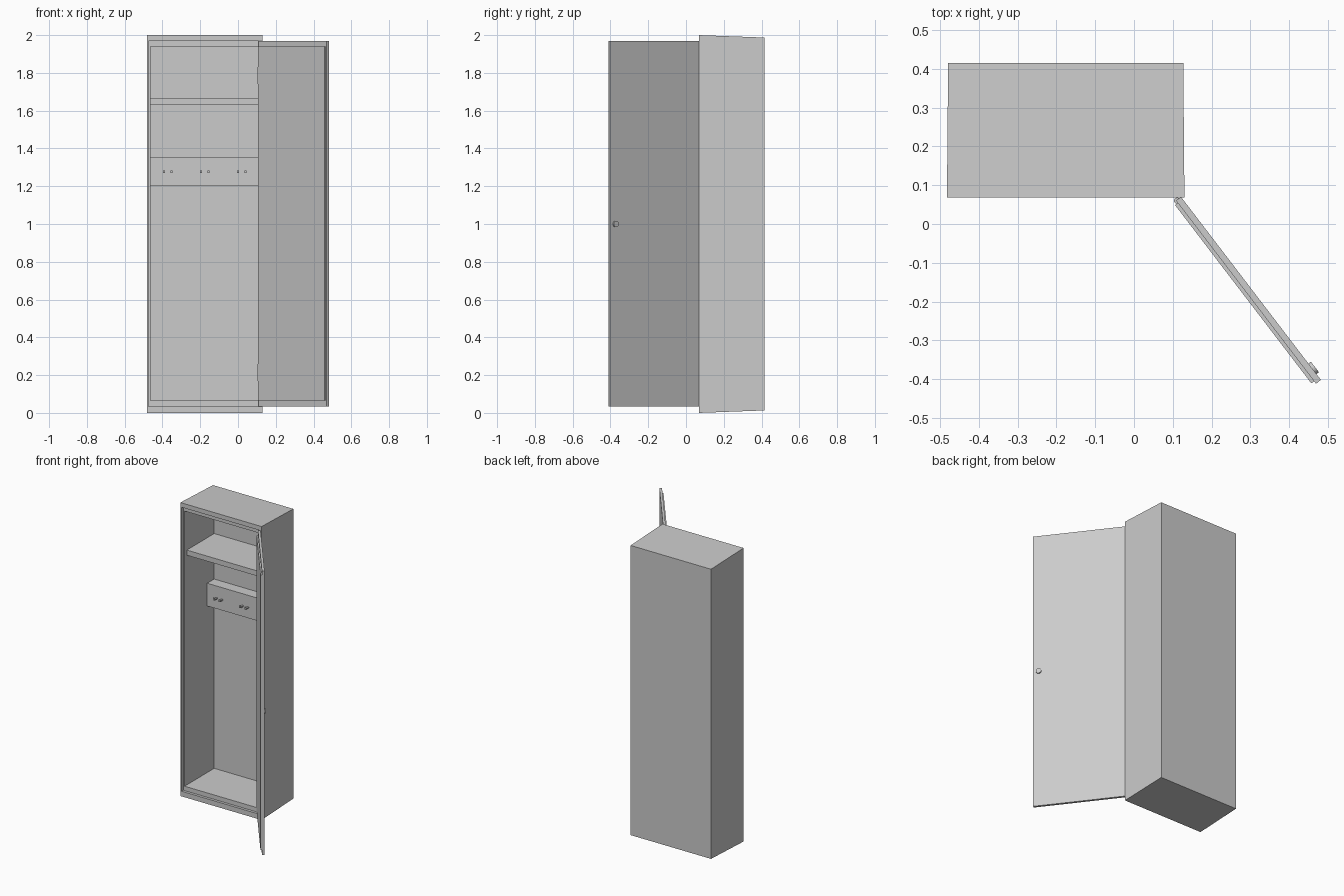
import bpy
import bmesh
import math
from mathutils import Matrix, Vector

cube = bpy.data.objects.get("Cube")
if cube:
    bpy.data.objects.remove(cube)

grey = bpy.data.materials.new("painted grey steel")
grey.use_nodes = True
colour = (0.6, 0.6, 0.6, 1)
grey.diffuse_color = colour
grey.node_tree.nodes["Principled BSDF"].inputs["Base Color"].default_value = colour


def finish(bm, name, matrix=None):
    bmesh.ops.recalc_face_normals(bm, faces=bm.faces)
    mesh = bpy.data.meshes.new(name)
    bm.to_mesh(mesh)
    bm.free()
    mesh.materials.append(grey)
    obj = bpy.data.objects.new(name, mesh)
    bpy.context.collection.objects.link(obj)
    if matrix:
        obj.matrix_world = matrix
    return obj


def box(name, x0, x1, y0, y1, z0, z1, matrix=None):
    bm = bmesh.new()
    bmesh.ops.create_cube(bm, size=1)
    for v in bm.verts:
        v.co = ((x0 + x1) / 2 + v.co.x * (x1 - x0),
                (y0 + y1) / 2 + v.co.y * (y1 - y0),
                (z0 + z1) / 2 + v.co.z * (z1 - z0))
    return finish(bm, name, matrix)


def cylinder(name, radius, depth, matrix, sides=16):
    bm = bmesh.new()
    bmesh.ops.create_cone(bm, cap_ends=True, segments=sides, radius1=radius,
                          radius2=radius, depth=depth)
    obj = finish(bm, name, matrix)
    for p in obj.data.polygons:
        p.use_smooth = len(p.vertices) == 4
    return obj


# Cabinet shell: rectangular rings from the back wall, round the front, to the inside back
CX = -0.176
FRONT, BACK = 0.068, 0.415
rings = [  # half width, depth, bottom, top
    (0.303, BACK, 0.013, 1.987),
    (0.306, FRONT, 0, 2),
    (0.297, FRONT, 0.035, 1.97),
    (0.297, FRONT + 0.018, 0.035, 1.97),
    (0.287, FRONT + 0.018, 0.065, 1.94),
    (0.287, BACK - 0.01, 0.065, 1.94),
]
bm = bmesh.new()
loops = []
for half, y, z0, z1 in rings:
    corners = [(-half, z0), (half, z0), (half, z1), (-half, z1)]
    loops.append([bm.verts.new((CX + x, y, z)) for x, z in corners])
for a, b in zip(loops, loops[1:]):
    for i in range(4):
        j = (i + 1) % 4
        bm.faces.new((a[i], a[j], b[j], b[i]))
bm.faces.new(loops[0])
bm.faces.new(loops[-1])
finish(bm, "cabinet_shell")

# Hat shelf and coat rail
LEFT, RIGHT = CX - 0.287, CX + 0.287
box("hat_shelf", LEFT, RIGHT, 0.11, 0.405, 1.63, 1.665)
box("coat_rail", LEFT, RIGHT, 0.33, 0.405, 1.2, 1.355)

# Coat hooks: three pairs of prongs with turned up tips
for n in range(3):
    x = -0.372 + n * 0.196
    for side in (-1, 1):
        px = x + side * 0.02
        box("hook_prong", px - 0.006, px + 0.006, 0.3, 0.33, 1.269, 1.277)
        box("hook_tip", px - 0.006, px + 0.006, 0.3, 0.306, 1.277, 1.283)

# Open door: local x runs from hinge to free edge, local y points outward
along = Vector((0.607, -0.794, 0)).normalized()
outward = Vector((-along.y, along.x, 0))
door = Matrix((
    (along.x, outward.x, 0, 0.121),
    (along.y, outward.y, 0, 0.07),
    (0, 0, 1, 0),
    (0, 0, 0, 1),
))
box("door_panel", 0, 0.594, -0.016, 0, 0.035, 1.97, door)
box("door_inner_panel", 0.008, 0.586, -0.025, -0.016, 0.065, 1.94, door)

# Round lock on the outside of the door
turn = Matrix.Rotation(math.pi / 2, 4, "X")
cylinder("door_lock", 0.017, 0.008, door @ Matrix.Translation((0.558, 0.004, 1)) @ turn)

# Hinge barrels
for z in (0.215, 1.785):
    cylinder("hinge_barrel", 0.008, 0.09, Matrix.Translation((0.111, 0.06, z)))
